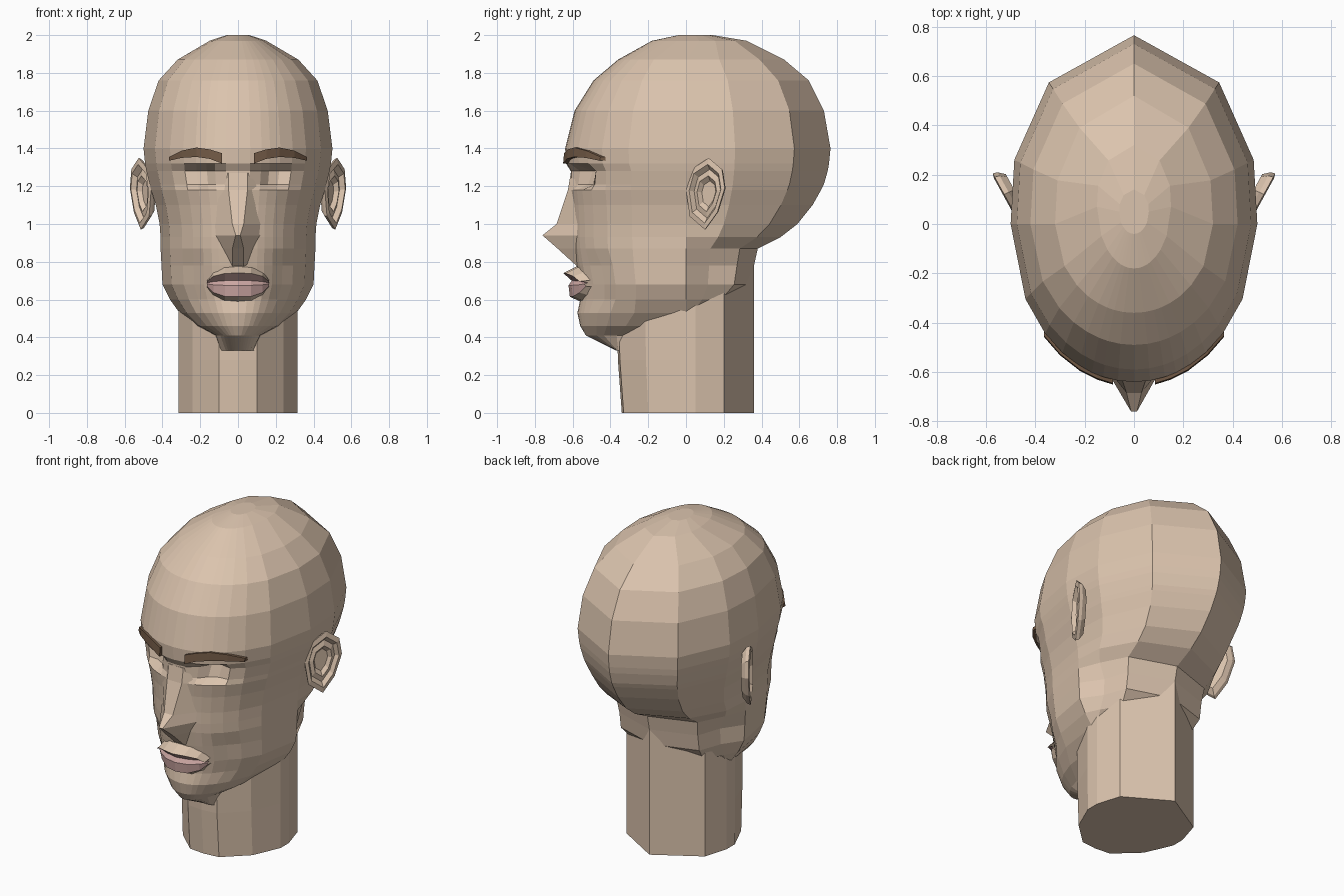
import bpy, bmesh, math


def material(name, col):
    m = bpy.data.materials.new(name)
    m.diffuse_color = (*col, 1)
    return m


SKIN = material("skin", (0.71, 0.55, 0.42))
LIP = material("lip pink", (0.60, 0.38, 0.36))
BROW = material("brow brown", (0.165, 0.10, 0.06))


def loft(name, rings, mats, closed=True, caps=True, rule=None):
    """Skin a list of point rings; rule(row) gives the material index."""
    bm = bmesh.new()
    vs = [[bm.verts.new(p) for p in r] for r in rings]
    n = len(vs[0])
    for i in range(len(vs) - 1):
        for j in range(n if closed else n - 1):
            k = (j + 1) % n
            f = bm.faces.new((vs[i][j], vs[i][k], vs[i + 1][k], vs[i + 1][j]))
            f.material_index = rule(i) if rule else 0
    if caps:
        bm.faces.new(vs[0])
        bm.faces.new(vs[-1])
    bmesh.ops.recalc_face_normals(bm, faces=bm.faces)
    if not closed:  # open sheets must look towards the front
        if sum(f.normal.y * f.calc_area() for f in bm.faces) > 0:
            bmesh.ops.reverse_faces(bm, faces=bm.faces)
    me = bpy.data.meshes.new(name)
    bm.to_mesh(me)
    bm.free()
    for m in mats:
        me.materials.append(m)
    ob = bpy.data.objects.new(name, me)
    bpy.context.collection.objects.link(ob)
    return ob


def both(half):
    """Complete a half outline (first and last points on the centre line)."""
    return half + [(-x, y, z) for x, y, z in half[-2:0:-1]]


# Head: z, half width, front y, back y
HEAD = [
    (0.33, 0.09, -0.37, -0.30), (0.41, 0.13, -0.53, -0.17), (0.46, 0.23, -0.56, -0.05),
    (0.53, 0.31, -0.575, 0.10), (0.60, 0.36, -0.56, 0.25), (0.68, 0.40, -0.56, 0.34),
    (0.78, 0.405, -0.58, 0.36), (0.87, 0.41, -0.595, 0.38), (0.93, 0.41, -0.60, 0.50),
    (1.00, 0.415, -0.60, 0.59), (1.10, 0.435, -0.605, 0.67), (1.18, 0.46, -0.615, 0.715),
    (1.21, 0.467, -0.61, 0.73), (1.28, 0.485, -0.61, 0.75), (1.32, 0.492, -0.635, 0.757),
    (1.40, 0.50, -0.64, 0.765), (1.60, 0.475, -0.59, 0.73), (1.76, 0.42, -0.49, 0.65),
    (1.87, 0.32, -0.36, 0.52), (1.97, 0.15, -0.18, 0.32), (2.00, 0.06, -0.04, 0.14)]
COLS = [0, 0.13, 0.25, 0.34, 0.45, 0.58, 0.72, 0.88]


def sculpt(u, z):
    """Push the eye sockets and cheek hollows inwards."""
    if 1.20 < z < 1.30:
        return {0.25: 0.03, 0.34: 0.08, 0.45: 0.08, 0.58: 0.02}.get(u, 0) * (1 if z > 1.25 else 0.7)
    if 0.55 < z < 0.8:
        return {0.45: 0.01, 0.58: 0.025, 0.72: 0.015}.get(u, 0)
    return 0


rings = []
for z, w, f, b in HEAD:
    c = min(0.0, b - 0.05) if z < 1.9 else (f + b) / 2
    half = [(u * w, c + (f - c) * math.sqrt(1 - u * u) + sculpt(u, z), z) for u in COLS]
    # behind the jaw the sides narrow to the neck
    lim = (1, 0.32, 0.27, 0) if z < 0.8 else (1, 0.36, 0.28, 0) if z < 0.9 else (1, 1, 1, 1)
    back = ((1, 0), (0.97, 0.34), (0.69, 0.75), (0, 1))
    half += [(min(w * u, m), c + (b - c) * v, z) for (u, v), m in zip(back, lim)]
    rings.append(both(half))
loft("head", rings, [SKIN])

# Neck
NECK = [(0, -0.34), (0.10, -0.33), (0.24, -0.20), (0.315, -0.03), (0.315, 0.05),
        (0.27, 0.20), (0, 0.36)]
loft("neck", [both([(x, y * k if y < 0 else y, z) for x, y in NECK])
              for z, k in ((0, 1), (0.28, 1.06), (0.8, 1.1))], [SKIN])

# Nose: z, base half width, ridge half width, ridge y
NOSE = [(1.27, 0.10, 0.05, -0.61), (1.18, 0.13, 0.05, -0.625), (1.0, 0.13, 0.03, -0.685),
        (0.94, 0.125, 0.012, -0.76), (0.87, 0.09, 0.03, -0.68), (0.77, 0.05, 0.03, -0.57)]
loft("nose", [[(-wb, -0.56, z), (-wr, yr, z), (wr, yr, z), (wb, -0.56, z)]
              for z, wb, wr, yr in NOSE], [SKIN])

# Mouth: rows of (z, y) bent around the face, lip rows coloured
ROWS = [(0.785, -0.56), (0.74, -0.65), (0.70, -0.605), (0.675, -0.622), (0.615, -0.615),
        (0.585, -0.55)]
XS = [-0.165, -0.13, -0.07, 0, 0.07, 0.13, 0.165]


def mouth_point(x, z, y):
    t = (x / 0.165) ** 2
    return (x, y + 0.085 * t, 0.685 + (z - 0.685) * (1 - 0.8 * t * t))


loft("mouth", [[mouth_point(x, z, y) for x in XS] for z, y in ROWS], [SKIN, LIP],
     closed=False, caps=False, rule=lambda i: 1 if 1 <= i <= 3 else 0)

# Brow and ear outlines, mirrored to each side
BROWS = [(0.085, 1.32, 1.375), (0.15, 1.345, 1.395), (0.22, 1.355, 1.405),
         (0.30, 1.35, 1.388), (0.365, 1.335, 1.355)]
EAR = [(0.12, 1.35), (0.03, 1.29), (0.0, 1.18), (0.02, 1.04), (0.10, 0.97),
       (0.165, 1.06), (0.205, 1.19), (0.19, 1.29)]
EAR_RINGS = [(0.75, -0.045), (0.95, -0.02), (1.0, 0.0), (0.82, 0.005), (0.68, -0.02),
             (0.5, -0.012), (0.36, -0.035)]

for side, s in (("right", 1), ("left", -1)):
    rings = []
    for x, lo, hi in BROWS:
        y = -0.64 * math.sqrt(1 - (x / 0.5) ** 2)
        rings.append([(s * x, y - 0.02, lo), (s * x, y - 0.015, hi),
                      (s * x, y + 0.04, hi), (s * x, y + 0.04, lo)])
    loft(side + "_brow", rings, [BROW])

    rings = []
    for k, d in EAR_RINGS:
        ring = []
        for y, z in EAR:
            y, z = 0.105 + (y - 0.105) * k, 1.16 + (z - 1.16) * k
            ring.append((s * (0.46 + 0.55 * y + 0.88 * d), y - 0.48 * d, z))
        rings.append(ring)
    loft(side + "_ear", rings, [SKIN])
